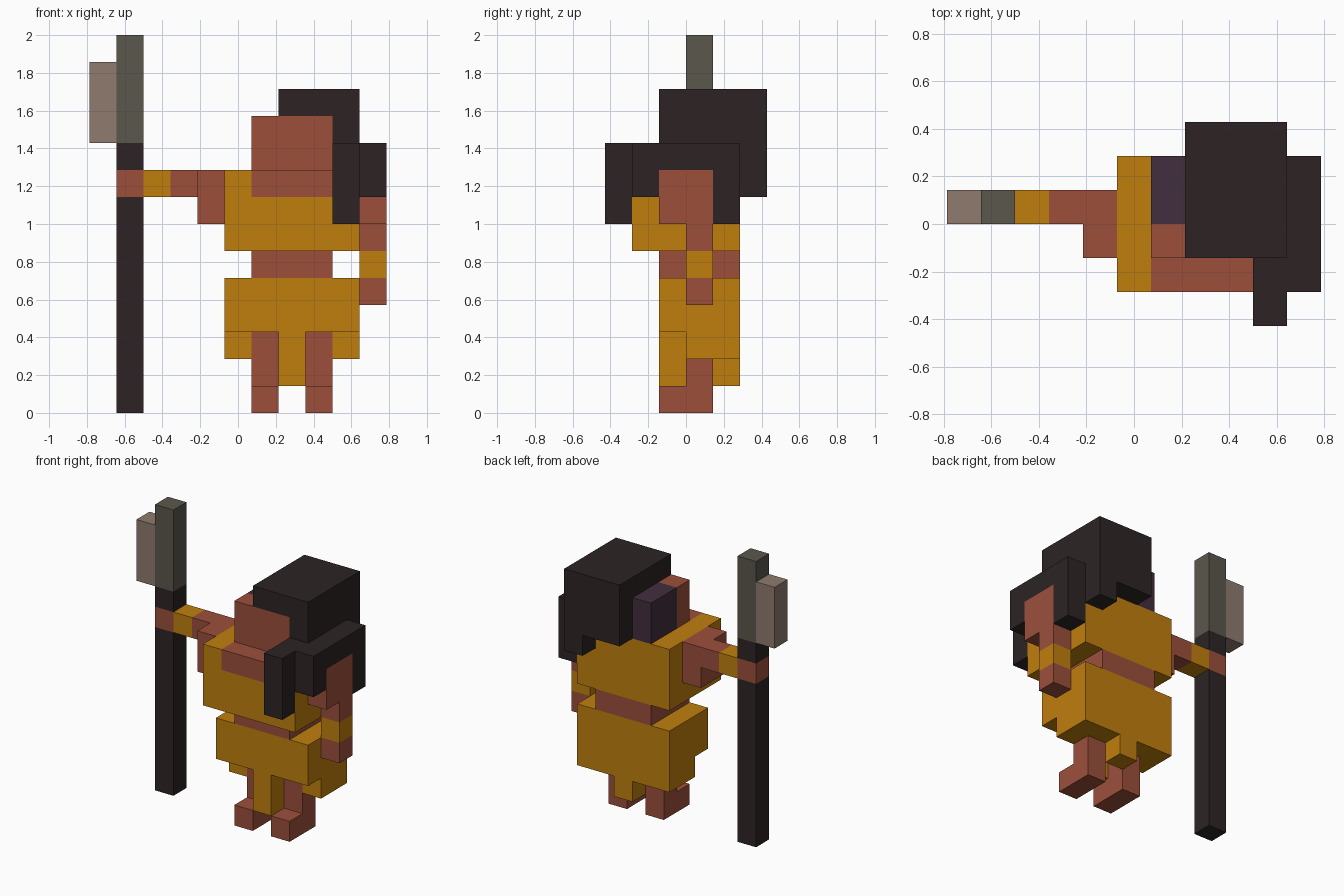
import bpy, bmesh
from mathutils import Vector

cube = bpy.data.objects.get("Cube")
if cube:
    bpy.data.objects.remove(cube, do_unlink=True)

U = 2 / 14      # one block
X0 = -5.5       # left edge of the block grid


def srgb(r, g, b):
    lin = lambda c: c / 12.92 if c <= 0.04045 else ((c + 0.055) / 1.055) ** 2.4
    return (*[lin(v / 255) for v in (r, g, b)], 1.0)


def material(name, rgb):
    m = bpy.data.materials.new(name)
    m.use_nodes = True
    m.diffuse_color = srgb(*rgb)
    bsdf = next(n for n in m.node_tree.nodes if n.type == 'BSDF_PRINCIPLED')
    bsdf.inputs["Base Color"].default_value = m.diffuse_color
    bsdf.inputs["Roughness"].default_value = 0.9
    return m


SKIN = material("skin red brown", (156, 79, 59))
GOLD = material("gold cloth", (192, 127, 13))
DARK = material("dark brown", (45, 36, 36))
STONE = material("grey stone", (91, 87, 77))
TAN = material("pale stone", (143, 123, 111))
PLUM = material("plum", (66, 46, 62))


def part(name, mat, *boxes):
    """Boxes are (x0, x1, y0, y1, z0, z1) in block units."""
    bm = bmesh.new()
    for x0, x1, y0, y1, z0, z1 in boxes:
        verts = bmesh.ops.create_cube(bm, size=1)["verts"]
        size = Vector((x1 - x0, y1 - y0, z1 - z0))
        mid = Vector(((x0 + x1) / 2 + X0, (y0 + y1) / 2, (z0 + z1) / 2))
        for v in verts:
            v.co = Vector(a * b for a, b in zip(v.co, size)) * U + mid * U
    me = bpy.data.meshes.new(name)
    bm.to_mesh(me)
    bm.free()
    me.materials.append(mat)
    ob = bpy.data.objects.new(name, me)
    bpy.context.collection.objects.link(ob)
    return ob


# Legs with feet pointing forward
for side, x in (("right", 6), ("left", 8)):
    part(side + "_leg", SKIN, (x, x + 1, 0, 1, 1, 3))
    part(side + "_foot", SKIN, (x, x + 1, -1, 1, 0, 1))

# Skirt with side panels, back panel and hanging flaps
part("skirt", GOLD, (5, 10, -1, 2, 3, 5))
part("skirt_side_panels", GOLD, (5, 6, 0, 1, 2, 3), (9, 10, 0, 1, 2, 3))
part("skirt_back_panel", GOLD, (5, 10, 1, 2, 2, 3))
part("front_flap", GOLD, (7, 8, -1, 0, 1, 3))
part("back_flap", GOLD, (7, 8, 1, 2, 1, 2))

# Body
part("waist", SKIN, (6, 9, -1, 2, 5, 6))
part("top_garment", GOLD, (5, 10, -2, 2, 6, 8), (5, 6, -2, 2, 8, 9),
     (6, 10, -1, 2, 8, 9), (9, 10, -2, -1, 8, 9))
part("chest", SKIN, (6, 9, -2, -1, 8, 9))

# Head and hair
part("head", SKIN, (6, 9, -1, 0, 9, 11))
part("head_side_patch", PLUM, (6, 7, 0, 2, 9, 11))
part("hair_crown", DARK, (7, 10, -1, 3, 11, 12), (7, 10, 0, 3, 9, 11),
     (9, 10, -1, 0, 9, 11))
part("hair_back_lock", DARK, (9, 10, 2, 3, 8, 9))
part("hair_side", DARK, (10, 11, -2, 2, 9, 10), (10, 11, -2, -1, 8, 9),
     (10, 11, 1, 2, 7, 9), (9, 10, -2, -1, 9, 10))
part("hair_front_lock", DARK, (9, 10, -3, -2, 7, 10))

# Left arm, hanging
part("left_shoulder", SKIN, (10, 11, -1, 1, 7, 9))
part("left_arm", SKIN, (10, 11, 0, 1, 6, 7))
part("left_cuff", GOLD, (10, 11, 0, 1, 5, 6))
part("left_hand", SKIN, (10, 11, 0, 1, 4, 5))

# Right arm, stretched out
part("right_shoulder", SKIN, (4, 5, -1, 1, 7, 9))
part("right_arm", SKIN, (3, 4, 0, 1, 8, 9))
part("right_cuff", GOLD, (2, 3, 0, 1, 8, 9))
part("right_hand", SKIN, (1, 2, 0, 1, 8, 9))

# Axe
part("axe_shaft", DARK, (1, 2, 0, 1, 0, 8), (1, 2, 0, 1, 9, 10))
part("axe_head", STONE, (1, 2, 0, 1, 10, 14))
part("axe_blade", TAN, (0, 1, 0, 1, 10, 13))
